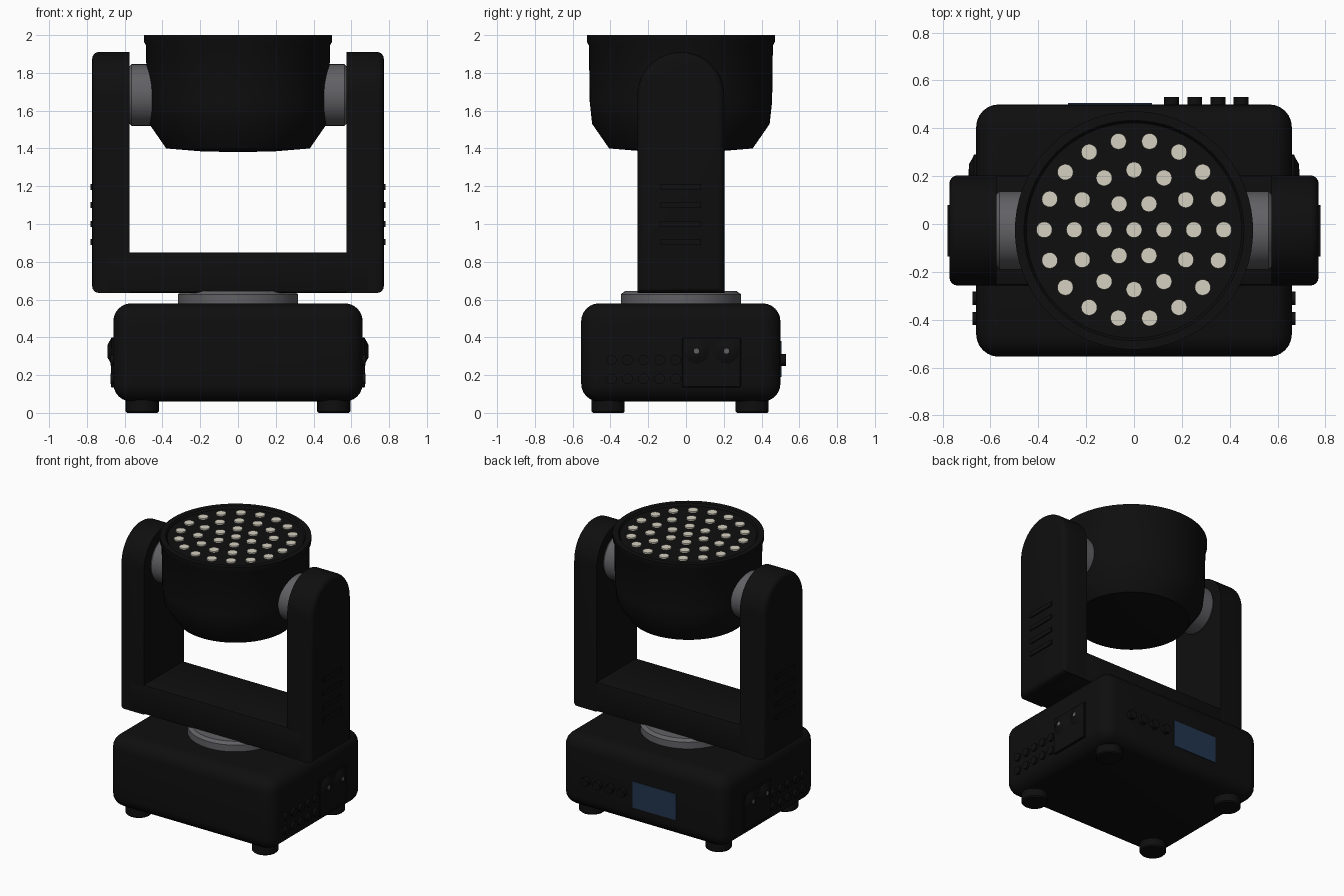
import bpy, bmesh, math
from mathutils import Matrix, Vector

if "Cube" in bpy.data.objects:
    bpy.data.objects.remove(bpy.data.objects["Cube"])

CY = -0.027  # depth centre of base, yoke and head


def mat(name, r, g, b):
    m = bpy.data.materials.new(name)
    m.diffuse_color = (r, g, b, 1)
    m.use_nodes = True
    m.node_tree.nodes["Principled BSDF"].inputs["Base Color"].default_value = m.diffuse_color
    return m


BLACK = mat("matte black", 0.0045, 0.0045, 0.0047)
GREY = mat("metal grey", 0.12, 0.12, 0.13)
LENS = mat("warm white lens", 0.66, 0.63, 0.53)
BLUE = mat("display blue", 0.016, 0.036, 0.075)


def finish(name, bm, material, angle=35):
    bmesh.ops.recalc_face_normals(bm, faces=bm.faces[:])
    me = bpy.data.meshes.new(name)
    bm.to_mesh(me)
    bm.free()
    me.materials.append(material)
    ob = bpy.data.objects.new(name, me)
    bpy.context.collection.objects.link(ob)
    bpy.ops.object.select_all(action='DESELECT')
    ob.select_set(True)
    bpy.context.view_layer.objects.active = ob
    bpy.ops.object.shade_smooth_by_angle(angle=math.radians(angle))
    return ob


def add_box(bm, lo, hi):
    lo, hi = Vector(lo), Vector(hi)
    m = Matrix.Translation((lo + hi) / 2) @ Matrix.Diagonal((*(hi - lo), 1))
    return bmesh.ops.create_cube(bm, size=1, matrix=m)['verts']


def box(name, lo, hi, material, bevel=0, seg=3):
    bm = bmesh.new()
    add_box(bm, lo, hi)
    if bevel:
        bmesh.ops.bevel(bm, geom=bm.edges[:], offset=bevel, segments=seg,
                        profile=0.5, affect='EDGES')
    return finish(name, bm, material)


def add_rod(bm, p, axis, r1, r2, depth, sides=24):
    """Cylinder or cone starting at p and running along axis."""
    axis = Vector(axis).normalized()
    m = (Matrix.Translation(Vector(p) + axis * depth / 2)
         @ Vector((0, 0, 1)).rotation_difference(axis).to_matrix().to_4x4())
    bmesh.ops.create_cone(bm, cap_ends=True, segments=sides, radius1=r1,
                          radius2=r2, depth=depth, matrix=m)


def rods(name, items, material, sides=24):
    bm = bmesh.new()
    for it in items:
        add_rod(bm, *it, sides=sides)
    return finish(name, bm, material)


def lathe(name, profile, material, sides=64, centre=(0, CY, 0)):
    """Spin an (r, z) outline about a vertical axis."""
    bm = bmesh.new()
    vs = [bm.verts.new((r, 0, z)) for r, z in profile]
    es = [bm.edges.new(p) for p in zip(vs, vs[1:])]
    bmesh.ops.spin(bm, geom=vs + es, cent=(0, 0, 0), axis=(0, 0, 1),
                   angle=math.tau, steps=sides, use_duplicate=False)
    bmesh.ops.remove_doubles(bm, verts=bm.verts[:], dist=1e-5)
    bmesh.ops.translate(bm, verts=bm.verts[:], vec=centre)
    return finish(name, bm, material, 30)


# Base housing and feet
box("base_housing", (-0.66, -0.555, 0.06), (0.66, 0.50, 0.58), BLACK, 0.095, 6)
for x in (-0.507, 0.507):
    for y in (-0.412, 0.35):
        lathe("foot", [(0, 0), (0.08, 0), (0.0875, 0.008), (0.0875, 0.09),
                       (0, 0.09)], BLACK, 32, (x, y, 0))

# Pan bearing
lathe("pan_bearing", [(0, 0.56), (0.318, 0.56), (0.318, 0.628),
                      (0.295, 0.645), (0, 0.645)], GREY)

# Yoke: cross bar and two arched arms
box("yoke_bar", (-0.70, -0.258, 0.635), (0.70, 0.203, 0.85), BLACK, 0.015, 2)
R, ZC = 0.2305, 1.68
for s, side in ((-1, "left"), (1, "right")):
    bm = bmesh.new()
    outline = [(CY - R, 0.635), (CY + R, 0.635)]
    outline += [(CY + R * math.cos(math.pi * i / 24),
                 ZC + R * math.sin(math.pi * i / 24)) for i in range(25)]
    f = bm.faces.new([bm.verts.new((s * 0.575, y, z)) for y, z in outline])
    ext = bmesh.ops.extrude_face_region(bm, geom=[f])['geom']
    bmesh.ops.translate(bm, vec=(s * 0.197, 0, 0),
                        verts=[v for v in ext if isinstance(v, bmesh.types.BMVert)])
    # round the outer rim, the bottom edge and soften the inner rim
    rim = [e for e in bm.edges if len(e.link_faces) == 2
           and e.calc_face_angle(0) > 1 and
           all(abs(v.co.x) > 0.7 for v in e.verts)]
    bmesh.ops.bevel(bm, geom=rim, offset=0.035, segments=4, profile=0.5,
                    affect='EDGES')
    finish(side + "_yoke_arm", bm, BLACK)

    # Cooling slats on the outside of the arm
    bm = bmesh.new()
    for z in (0.905, 1.0, 1.1, 1.197):
        xs = sorted((s * 0.76, s * 0.78))
        add_box(bm, (xs[0], -0.135, z - 0.016), (xs[1], 0.08, z + 0.016))
    finish(side + "_arm_slats", bm, BLACK)

    # Tilt hub
    rods(side + "_tilt_hub", [((s * 0.44, CY, 1.683), (s, 0, 0), 0.163, 0.163, 0.05),
                              ((s * 0.478, CY, 1.683), (s, 0, 0), 0.163, 0.163, 0.085),
                              ((s * 0.563, CY, 1.683), (s, 0, 0), 0.163, 0.15, 0.015)],
         GREY, 48)

    # Power panel with two sockets
    xs = sorted((s * 0.65, s * 0.672))
    box(side + "_power_panel", (xs[0], -0.02, 0.135), (xs[1], 0.29, 0.40), BLACK, 0.004, 1)
    ys = (0.055, 0.215)
    rods(side + "_power_sockets", [((s * 0.67, y, 0.327), (s, 0, 0), 0.07, 0.035, 0.02)
                                   for y in ys], BLACK)
    rods(side + "_socket_pins", [((s * 0.688, y, 0.327), (s, 0, 0), 0.014, 0.014, 0.004)
                                 for y in ys], GREY, 16)

    # Two rows of signal connectors
    rods(side + "_signal_connectors",
         [((s * 0.645, -0.395 + 0.085 * i, z), (s, 0, 0), 0.028, 0.028, 0.03)
          for i in range(5) for z in (0.18, 0.28)], BLACK, 16)

# Rear display and control buttons
box("display", (-0.275, 0.48, 0.19), (0.075, 0.506, 0.38), BLUE)
rods("control_buttons", [((0.157 + 0.097 * i, 0.48, 0.28), (0, 1, 0), 0.031, 0.031, 0.05)
                         for i in range(4)], BLACK)

# Head shell, with a slightly recessed front face
lathe("head_shell", [(0, 1.38), (0.20, 1.385), (0.38, 1.40), (0.47, 1.53),
                     (0.483, 1.65), (0.487, 1.945), (0.498, 1.965), (0.498, 2.0),
                     (0.46, 2.0), (0.45, 1.985), (0, 1.985)], BLACK, 72)

# Lenses: one centre and rings of 6, 12 and 18
spots = [(0, 0)] + [(0.125 * k, math.tau * i / (6 * k))
                    for k in (1, 2, 3) for i in range(6 * k)]
rods("lenses", [((r * math.cos(a), CY + 0.003 + r * math.sin(a), 1.975), (0, 0, 1),
                 0.0335, 0.0335, 0.02) for r, a in spots], LENS, 20)
